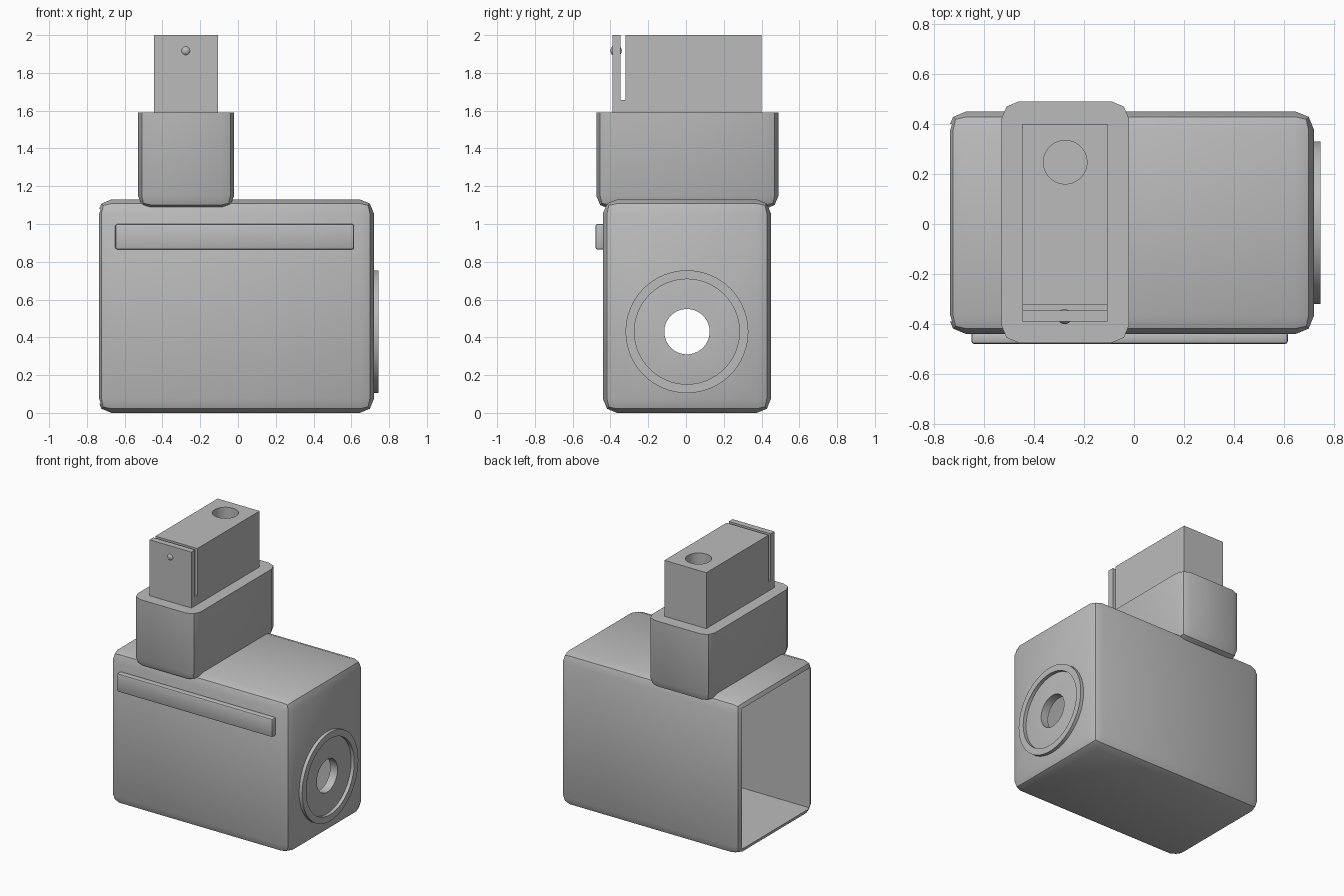
import bpy, bmesh, math
from mathutils import Matrix, Vector

old = bpy.data.objects.get("Cube")
if old:
    bpy.data.objects.remove(old, do_unlink=True)

grey = bpy.data.materials.new("plain_grey")
grey.use_nodes = True
colour = (0.5, 0.5, 0.5, 1)
grey.diffuse_color = colour
grey.node_tree.nodes["Principled BSDF"].inputs["Base Color"].default_value = colour


def finish(name, bm):
    mesh = bpy.data.meshes.new(name)
    bmesh.ops.recalc_face_normals(bm, faces=bm.faces)
    bm.to_mesh(mesh)
    bm.free()
    mesh.materials.append(grey)
    obj = bpy.data.objects.new(name, mesh)
    bpy.context.collection.objects.link(obj)
    return obj


def box(name, low, high, bevel=0, segments=2, open_top=False):
    """Box between two corners; open_top leaves the top rim edges sharp."""
    low, high = Vector(low), Vector(high)
    bm = bmesh.new()
    bmesh.ops.create_cube(bm, size=1)
    for v in bm.verts:
        v.co = Vector(a + (b - a) * (c + 0.5) for a, b, c in zip(low, high, v.co))
    if bevel:
        top = high.z - 0.001
        edges = [e for e in bm.edges
                 if not (open_top and all(v.co.z > top for v in e.verts))]
        bmesh.ops.bevel(bm, geom=edges, offset=bevel, segments=segments,
                        profile=0.5, affect='EDGES', clamp_overlap=True)
    return finish(name, bm)


def cylinder(name, centre, radius, depth, axis='Z'):
    bm = bmesh.new()
    turn = Matrix.Rotation(math.pi / 2, 4, 'Y') if axis == 'X' else Matrix()
    bmesh.ops.create_cone(bm, cap_ends=True, segments=64, radius1=radius,
                          radius2=radius, depth=depth,
                          matrix=Matrix.Translation(centre) @ turn)
    return finish(name, bm)


def activate(obj):
    bpy.ops.object.select_all(action='DESELECT')
    obj.select_set(True)
    bpy.context.view_layer.objects.active = obj


def cut(obj, *cutters):
    for cutter in cutters:
        cutter.hide_render = True
        mod = obj.modifiers.new("cut", 'BOOLEAN')
        mod.operation = 'DIFFERENCE'
        mod.solver = 'EXACT'
        mod.object = cutter
        activate(obj)
        bpy.ops.object.modifier_apply(modifier=mod.name)
        bpy.data.objects.remove(cutter, do_unlink=True)


def smooth(obj):
    activate(obj)
    bpy.ops.object.shade_smooth_by_angle(angle=math.radians(30))


# Hollow housing, open on one end, with a round port in the other
port = (0.72, 0.005, 0.43)
housing = box("housing", (-0.745, -0.44, 0), (0.72, 0.45, 1.13), 0.075)
cut(housing,
    box("cavity_cutter", (-0.9, -0.39, 0.05), (0.66, 0.40, 1.08)),
    cylinder("port_cutter", port, 0.12, 0.4, 'X'))

# Raised ring around the port
ring = cylinder("port_ring", (0.725, port[1], port[2]), 0.325, 0.04, 'X')
cut(ring, cylinder("ring_cutter", port, 0.278, 0.3, 'X'))

# Long strip across the front
strip = box("front_strip", (-0.65, -0.48, 0.865), (0.615, -0.43, 1.0), 0.012)

# Collar with rounded sides and a flat top
collar = box("collar", (-0.53, -0.475, 1.08), (-0.02, 0.49, 1.59), 0.07,
             open_top=True)

# Upright block with a narrow slot and a round hole in its top
post = box("upright_block", (-0.445, -0.39, 1.56), (-0.105, 0.40, 2.0))
cut(post,
    box("slot_cutter", (-0.6, -0.346, 1.657), (0, -0.321, 2.2)),
    cylinder("hole_cutter", (-0.275, 0.247, 1.95), 0.087, 0.5))

# Small round knob on the front of the block
bm = bmesh.new()
bmesh.ops.create_uvsphere(bm, u_segments=24, v_segments=12, radius=0.03,
                          matrix=Matrix.Translation((-0.277, -0.37, 1.917)))
knob = finish("front_knob", bm)

for part in (housing, ring, strip, collar, post, knob):
    smooth(part)
